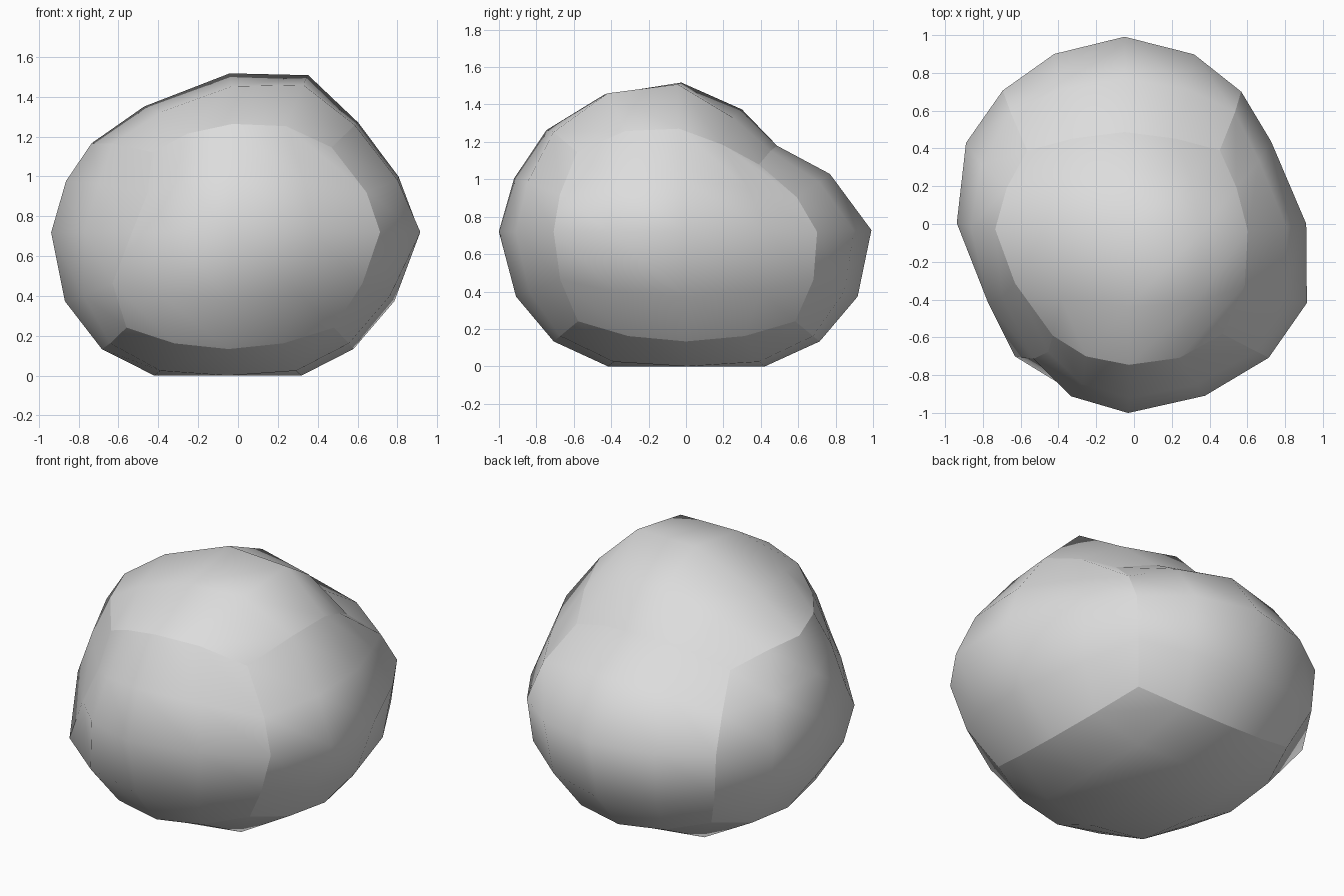
import bpy
import bmesh
from math import exp
from mathutils import Vector

default = bpy.data.objects.get("Cube")
if default:
    bpy.data.objects.remove(default, do_unlink=True)

# Pale stone material
stone = bpy.data.materials.new("pale_grey_stone")
stone.use_nodes = True
grey = (0.72, 0.72, 0.72, 1)
stone.diffuse_color = grey
stone.node_tree.nodes["Principled BSDF"].inputs["Base Color"].default_value = grey

# Soft pushes on the boulder: centre, width along each axis, shift
WIDE = 9
PUSHES = [
    ((0, .67, 1.22), (WIDE, .33, .22), (0, -.22, -.06)),        # groove across the upper back
    ((-.05, .88, .98), (.4, .2, .15), (0, -.05, .06)),          # ledge below the groove
    ((-.64, -.68, .92), (.3, .3, .3), (.19, 0, 0)),             # dent at the front right edge
    ((-.58, -.68, .46), (.2, .2, .15), (-.05, -.03, 0)),        # low knob under the dent
    ((.8, -.6, .75), (.35, .5, .29), (.18, 0, 0)),              # bulge at the front left
    ((.5, -.6, 1.15), (.15, .15, .15), (-.05, .02, -.02)),      # softened upper front left corner
    ((.75, .41, .85), (.2, .2, .3), (-.05, .03, 0)),            # flattened back left side
    ((.3, -.22, 1.43), (.27, .35, .25), (.04, -.03, .145)),     # raised crown
    ((-.6, -.05, 1.32), (.25, .28, .25), (-.08, 0, -.06)),      # sloping right shoulder
    ((0, -.7, 1.23), (.5, .2, .2), (0, -.035, .02)),            # fuller front brow
    ((-.8, .42, .45), (.3, .3, .3), (-.06, .03, 0)),            # low bulge at the back right
]


def push(point):
    """Add every soft push, weighted by distance, to a point."""
    result = point.copy()
    for centre, width, shift in PUSHES:
        d2 = sum(((p - c) / w) ** 2 for p, c, w in zip(point, centre, width))
        result += Vector(shift) * exp(-d2 / 2)
    return result


def rounded(co):
    """Map a point of the gridded cube onto the squashed ball."""
    spread = {0: 0, 1: .46, 2: 1}
    d = Vector([spread[abs(round(c))] * (1 if c > 0 else -1) for c in co]).normalized()
    height = .755 * d.z ** 1.15 if d.z > 0 else .83 * d.z
    depth = 1.01 if d.y > 0 else 1
    return Vector((d.x * .88 - .05, d.y * depth, height + .72))


# Boulder: a gridded cube with six smooth patches and crisp seams
bm = bmesh.new()
bmesh.ops.create_cube(bm, size=4)
bmesh.ops.subdivide_edges(bm, edges=bm.edges[:], cuts=3, use_grid_fill=True)
for edge in bm.edges:
    a, b = (v.co for v in edge.verts)
    on_seam = sum(abs(p) > 1.9 and abs(p - q) < .1 for p, q in zip(a, b)) > 1
    edge.smooth = not on_seam
for face in bm.faces:
    face.smooth = True
for vert in bm.verts:
    vert.co = push(rounded(vert.co))
    vert.co.z = max(vert.co.z, 0)
bmesh.ops.recalc_face_normals(bm, faces=bm.faces[:])

mesh = bpy.data.meshes.new("boulder")
bm.to_mesh(mesh)
bm.free()
mesh.materials.append(stone)
boulder = bpy.data.objects.new("boulder", mesh)
bpy.context.collection.objects.link(boulder)
